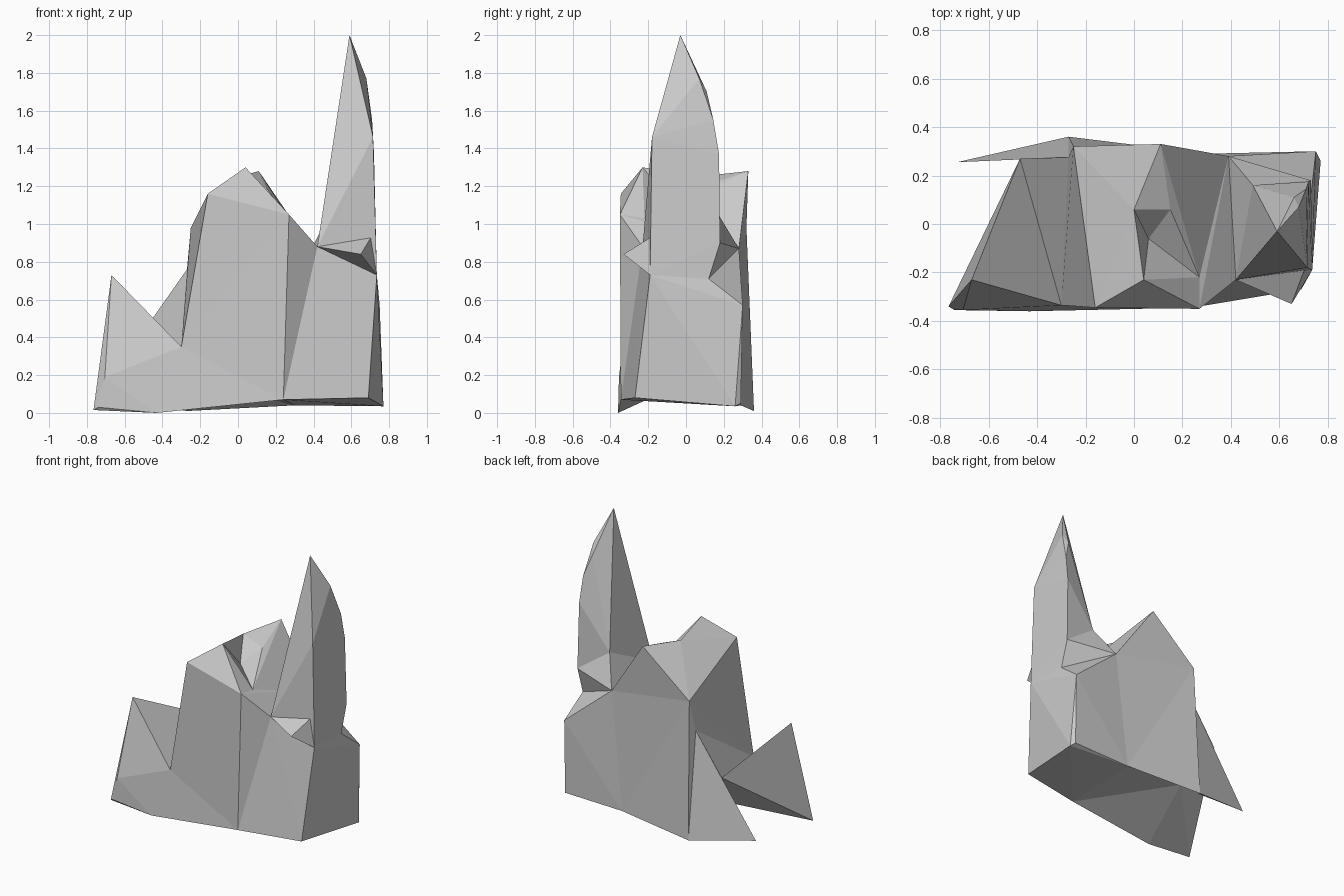
import bpy, bmesh

if "Cube" in bpy.data.objects:
    bpy.data.objects.remove(bpy.data.objects["Cube"])

# Corners shared by neighbouring parts
FRONT_FOOT = (-.43, -.36, 0)
FRONT_NOTCH = (-.30, -.335, .35)
BACK_FOOT = (-.27, .36, .01)
BACK_NOTCH = (-.27, .275, .76)
HOLLOW = (-.32, .10, .21)
MID_FOOT = (.24, -.345, .07)
MID_TOP = (.27, -.35, 1.05)
REAR_FOOT = (.30, .29, .04)
REAR_TOP = (.39, .28, .87)
SADDLE = (.42, -.23, .88)
CORNER = (.735, -.19, .73)


def finish(name, bm):
    bmesh.ops.recalc_face_normals(bm, faces=bm.faces[:])
    mesh = bpy.data.meshes.new(name)
    bm.to_mesh(mesh)
    bm.free()
    ob = bpy.data.objects.new(name, mesh)
    bpy.context.collection.objects.link(ob)
    return ob


def faceted(name, pts, faces):
    """Mesh from named corners; each face is a string of corner letters."""
    bm = bmesh.new()
    v = {k: bm.verts.new(p) for k, p in pts.items()}
    for f in faces.split():
        bm.faces.new([v[c] for c in f])
    bmesh.ops.triangulate(bm, faces=[f for f in bm.faces if len(f.verts) > 3])
    return finish(name, bm)


def hull(name, pts):
    """Convex chunk wrapped around a few corners."""
    bm = bmesh.new()
    for p in pts:
        bm.verts.new(p)
    res = bmesh.ops.convex_hull(bm, input=bm.verts[:])
    junk = [g for g in res["geom_interior"] if isinstance(g, bmesh.types.BMVert)]
    if junk:
        bmesh.ops.delete(bm, geom=junk, context='VERTS')
    return finish(name, bm)


# Central block with a rear gable and a broken, pitted roof
faceted("main_block", {
    "a": FRONT_FOOT, "b": MID_FOOT, "c": REAR_FOOT, "d": BACK_FOOT,
    "e": FRONT_NOTCH, "s": BACK_NOTCH, "u": HOLLOW,
    "f": (-.16, -.345, 1.16), "g": MID_TOP, "h": REAR_TOP,
    "r": (.11, .33, 1.28), "l": (-.25, .32, .98),
    "p": (.04, -.23, 1.30), "v": (0, .06, 1.25),
    "k": (.15, .06, 1.19), "w": (.27, -.22, 1.03), "n": (.06, -.06, 1.10),
}, "abe beg gef efl esl dsl lrh lhc lcd ghcb abu bcu cdu aeu esu sdu "
   "fgp gwp pwn pnv nvk nkw vkr rkw rwh wgh fpv fvl vrl")

# Low wing on the left, leaning outward over a hollow
faceted("left_wing", {
    "p": (-.67, -.23, .73), "q": (-.47, .27, .475), "s": BACK_NOTCH,
    "e": FRONT_NOTCH, "t": (-.765, -.34, .015), "g": FRONT_FOOT,
    "h": (-.705, -.355, .19), "j": (-.74, -.355, .03), "u": HOLLOW,
}, "peq qes phe hge hjg htj pth pqt qut tug tgj suq seu egu")

# Thin triangular fin behind the wing
hull("back_fin", [BACK_NOTCH, (-.73, .255, .09), BACK_FOOT, (-.30, .31, .04)])

# Front pilaster stepping down from the main block to the spire
hull("front_shoulder", [MID_FOOT, MID_TOP, SADDLE, REAR_TOP, REAR_FOOT, (.27, -.22, 1.03)])

# Block under the spire
hull("right_block", [
    MID_FOOT, SADDLE, CORNER, (.69, -.27, .08), (.77, .26, .035),
    (.75, .30, .57), (.75, .29, .05), REAR_TOP, REAR_FOOT, (.73, .12, .71)])

# Overhanging ledge at the front right corner
hull("ledge", [SADDLE, (.65, -.33, .84), CORNER, (.71, -.17, .94), (.55, -.10, .88)])

# Tall spire and the neck that joins it to the block
hull("spire", [
    (.59, -.03, 2.0), SADDLE, (.45, -.19, 1.0), (.715, -.18, 1.46), CORNER,
    (.68, .07, 1.77), (.66, .11, 1.70), (.71, .145, 1.55), (.57, .09, 1.50),
    (.49, .16, 1.07), (.72, .175, 1.37), (.73, .18, .90), (.73, .12, .71)])
hull("spire_neck", [
    SADDLE, REAR_TOP, (.49, .16, 1.07), (.73, .18, .90), (.73, .12, .71), CORNER])
